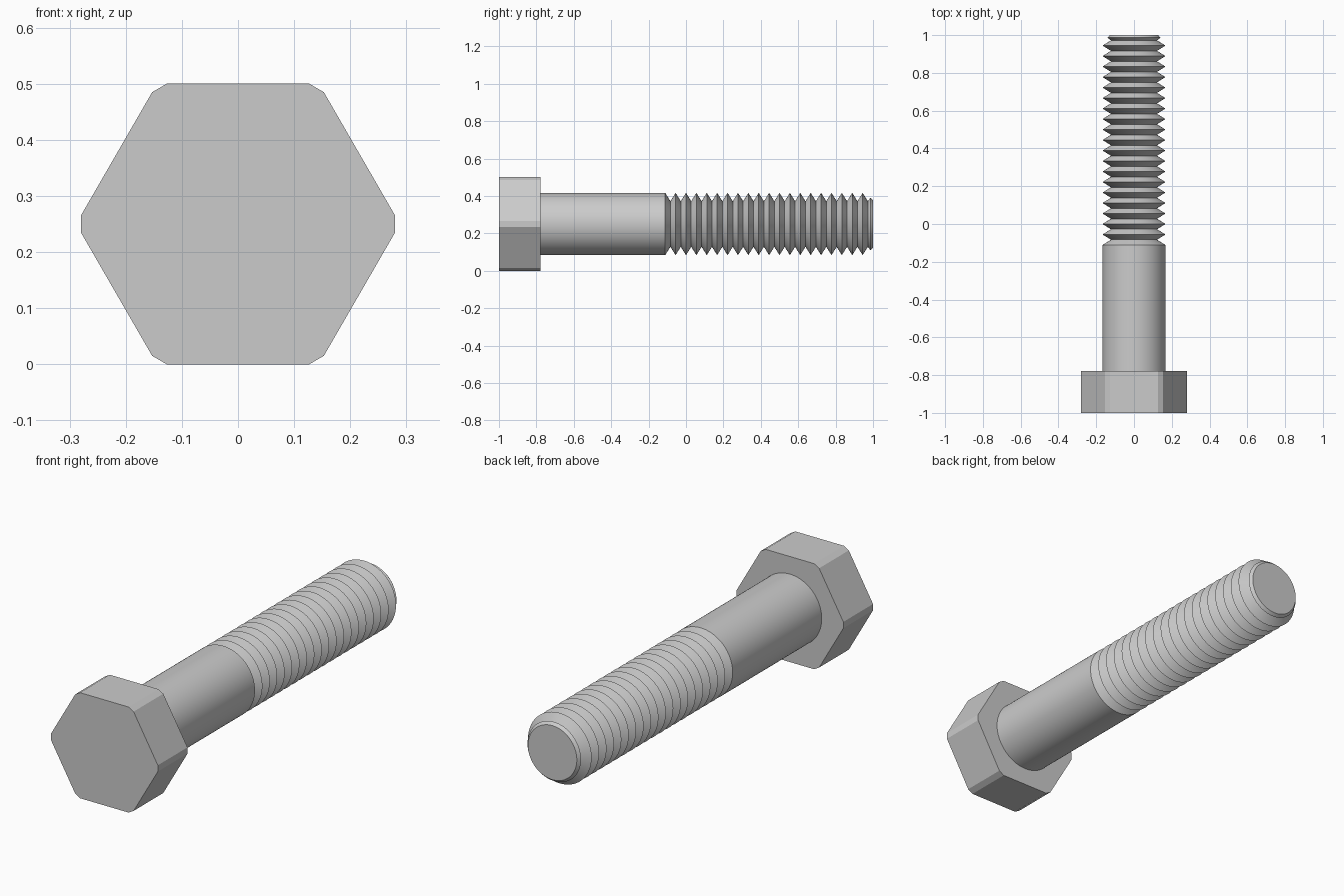
import bpy, bmesh, math

SIDES = 96
AXIS_Z = 0.25
HEAD_BACK = -7 / 9
THREAD_START = -1 / 9
PITCHES = 20
PITCH = (1 - THREAD_START) / PITCHES
R_CREST, R_ROOT = 1 / 6, 0.122

if "Cube" in bpy.data.objects:
    bpy.data.objects.remove(bpy.data.objects["Cube"], do_unlink=True)


def loft(name, angles, stations):
    """Stack rings of (y, radius) along the bolt axis and cap both ends."""
    bm = bmesh.new()
    rings = [[bm.verts.new((r * math.cos(a), y, AXIS_Z + r * math.sin(a)))
              for a in angles] for y, r in stations]
    n = len(angles)
    for near, far in zip(rings, rings[1:]):
        for i in range(n):
            j = (i + 1) % n
            bm.faces.new((near[i], near[j], far[j], far[i]))
    bm.faces.new(rings[0])
    bm.faces.new(rings[-1])
    bmesh.ops.recalc_face_normals(bm, faces=bm.faces)
    mesh = bpy.data.meshes.new(name)
    bm.to_mesh(mesh)
    bm.free()
    obj = bpy.data.objects.new(name, mesh)
    bpy.context.collection.objects.link(obj)
    return obj


# Hexagonal head with narrow flats across its corners
corner = math.radians(3.07)
hex_radius = 0.25 / math.cos(math.radians(30) - corner)
hex_angles = [math.radians(60 * k) + s * corner for k in range(6) for s in (-1, 1)]
loft("hex_head", hex_angles, [(-1, hex_radius), (HEAD_BACK, hex_radius)])

# Plain shank running into V-shaped thread ridges
profile = [(HEAD_BACK, R_CREST), (THREAD_START, R_CREST)]
for k in range(PITCHES):
    y = THREAD_START + k * PITCH
    if k:
        profile.append((y, R_CREST))
    profile.append((y + PITCH / 2, R_ROOT))

# Bevelled tip cutting the last ridge short
profile += [(1 - PITCH / 4, 0.14), (1, 0.128)]
round_angles = [math.tau * i / SIDES for i in range(SIDES)]
shank = loft("threaded_shank", round_angles, profile)

bpy.ops.object.select_all(action="DESELECT")
shank.select_set(True)
bpy.context.view_layer.objects.active = shank
bpy.ops.object.shade_smooth_by_angle(angle=math.radians(25))
